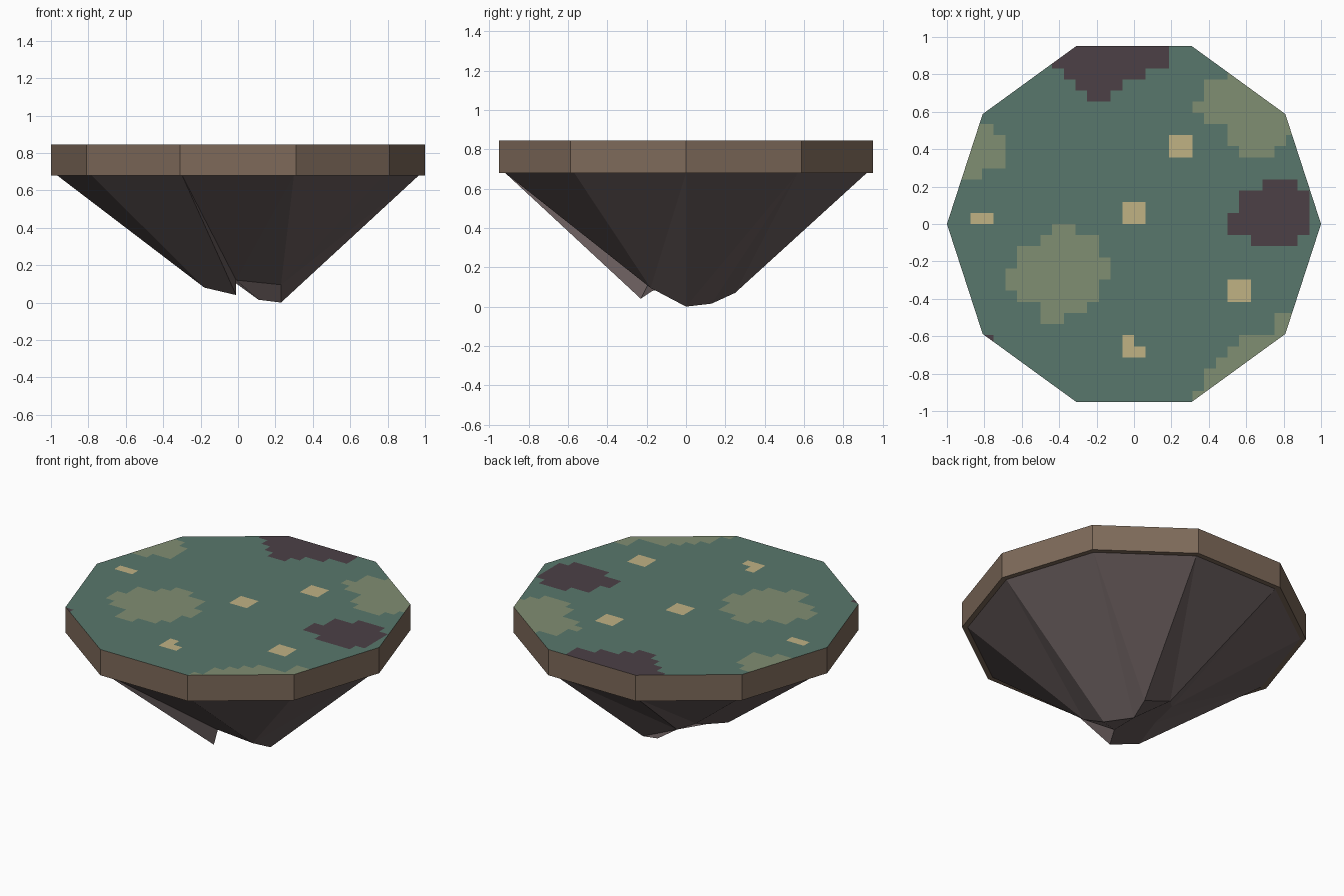
import bpy
import bmesh
from math import cos, sin, tau
from mathutils import Vector

cube = bpy.data.objects.get("Cube")
if cube:
    bpy.data.objects.remove(cube)

SIDES = 10
CELLS = 32
RIM_LOW, RIM_TOP = 0.68, 0.845
HALF_DEPTH = sin(tau * 0.3)


def material(name, red, green, blue):
    """Flat material from display values, stored as linear ones."""
    linear = [((c / 255 + 0.055) / 1.055) ** 2.4 for c in (red, green, blue)]
    mat = bpy.data.materials.new(name)
    mat.use_nodes = True
    mat.diffuse_color = (*linear, 1)
    shader = mat.node_tree.nodes["Principled BSDF"]
    shader.inputs["Base Color"].default_value = (*linear, 1)
    shader.inputs["Roughness"].default_value = 0.9
    return mat


grass = material("grass_green", 89, 119, 108)
moss = material("moss_olive", 128, 142, 114)
dark_earth = material("dark_plum_earth", 76, 64, 70)
sand = material("sand_tan", 192, 178, 132)
soil = material("soil_brown", 126, 106, 90)
rock = material("rock_grey", 106, 94, 94)


def make_object(name, bm, materials):
    mesh = bpy.data.meshes.new(name)
    bm.to_mesh(mesh)
    bm.free()
    for mat in materials:
        mesh.materials.append(mat)
    obj = bpy.data.objects.new(name, mesh)
    bpy.context.collection.objects.link(obj)
    return obj


def ring(bm, radius, z):
    angles = [tau * k / SIDES for k in range(SIDES)]
    return [bm.verts.new((radius * cos(a), radius * sin(a), z)) for a in angles]


def bridge(bm, low, high):
    for k in range(SIDES):
        n = (k + 1) % SIDES
        bm.faces.new((low[k], low[n], high[n], high[k]))


# Soil rim: ten-sided band with a flat underside
bm = bmesh.new()
low, high = ring(bm, 1, RIM_LOW), ring(bm, 1, RIM_TOP)
bridge(bm, low, high)
bm.faces.new(low[::-1])
make_object("soil_rim", bm, [soil])

# Rock underside: tapering to a ragged, broken-off tip
TIP = [(0.23, 0, 0), (0.11, 0.13, 0.015), (0.13, 0.25, 0.07),
       (-0.09, 0.22, 0.16), (-0.17, 0.14, 0.19), (-0.15, 0.01, 0.13),
       (-0.18, -0.17, 0.08), (-0.01, -0.23, 0.04), (-0.01, -0.19, 0.12),
       (0.23, -0.18, 0.095)]
bm = bmesh.new()
tip = [bm.verts.new(p) for p in TIP]
bridge(bm, tip, ring(bm, 0.967, RIM_LOW))
bm.faces.new(tip[::-1])
bmesh.ops.triangulate(bm, faces=[f for f in bm.faces if len(f.verts) == 4])
make_object("rock_underside", bm, [rock])

# Ground patches: material slot, first row from the back, column span per row
PATCHES = [
    (2, 0, [(9, 19), (9, 19), (10, 17), (11, 15), (12, 14)]),
    (2, 12, [(27, 30), (25, 31), (25, 31), (24, 31), (24, 31), (26, 30)]),
    (2, 26, [(3, 4)]),
    (1, 2, [(24, 32), (22, 32), (22, 32), (21, 32), (22, 32), (24, 32),
            (24, 29), (25, 28)]),
    (1, 7, [(0, 4), (0, 5), (0, 5), (0, 5), (0, 3)]),
    (1, 16, [(9, 11), (8, 13), (6, 13), (6, 14), (5, 14), (5, 13), (6, 13),
             (8, 12), (8, 10)]),
    (1, 24, [(28, 32), (28, 32), (25, 32), (24, 32), (23, 32), (22, 32),
             (22, 32), (21, 32)]),
    (3, 8, [(19, 21)] * 2),
    (3, 14, [(15, 17)] * 2),
    (3, 15, [(2, 4)]),
    (3, 21, [(24, 26)] * 2),
    (3, 26, [(15, 16), (15, 17)]),
]
slots = {}
for slot, first, spans in PATCHES:
    for row, (start, end) in enumerate(spans, first):
        for col in range(start, end):
            slots[row, col] = slot

# Ground surface: square cells trimmed to the ten-sided outline
bm = bmesh.new()
bmesh.ops.create_grid(bm, x_segments=CELLS, y_segments=CELLS, size=1)
for v in bm.verts:
    v.co.y *= HALF_DEPTH
    v.co.z = RIM_TOP
for k in range(SIDES):
    angle = tau * (k + 0.5) / SIDES
    normal = Vector((cos(angle), sin(angle), 0))
    bmesh.ops.bisect_plane(
        bm, geom=bm.verts[:] + bm.edges[:] + bm.faces[:], dist=1e-5,
        plane_co=normal * cos(tau / SIDES / 2), plane_no=normal,
        clear_outer=True)
for face in bm.faces:
    centre = face.calc_center_median()
    col = int((centre.x + 1) / 2 * CELLS)
    row = int((HALF_DEPTH - centre.y) / (2 * HALF_DEPTH) * CELLS)
    face.material_index = slots.get((row, col), 0)
make_object("ground_surface", bm, [grass, moss, dark_earth, sand])
